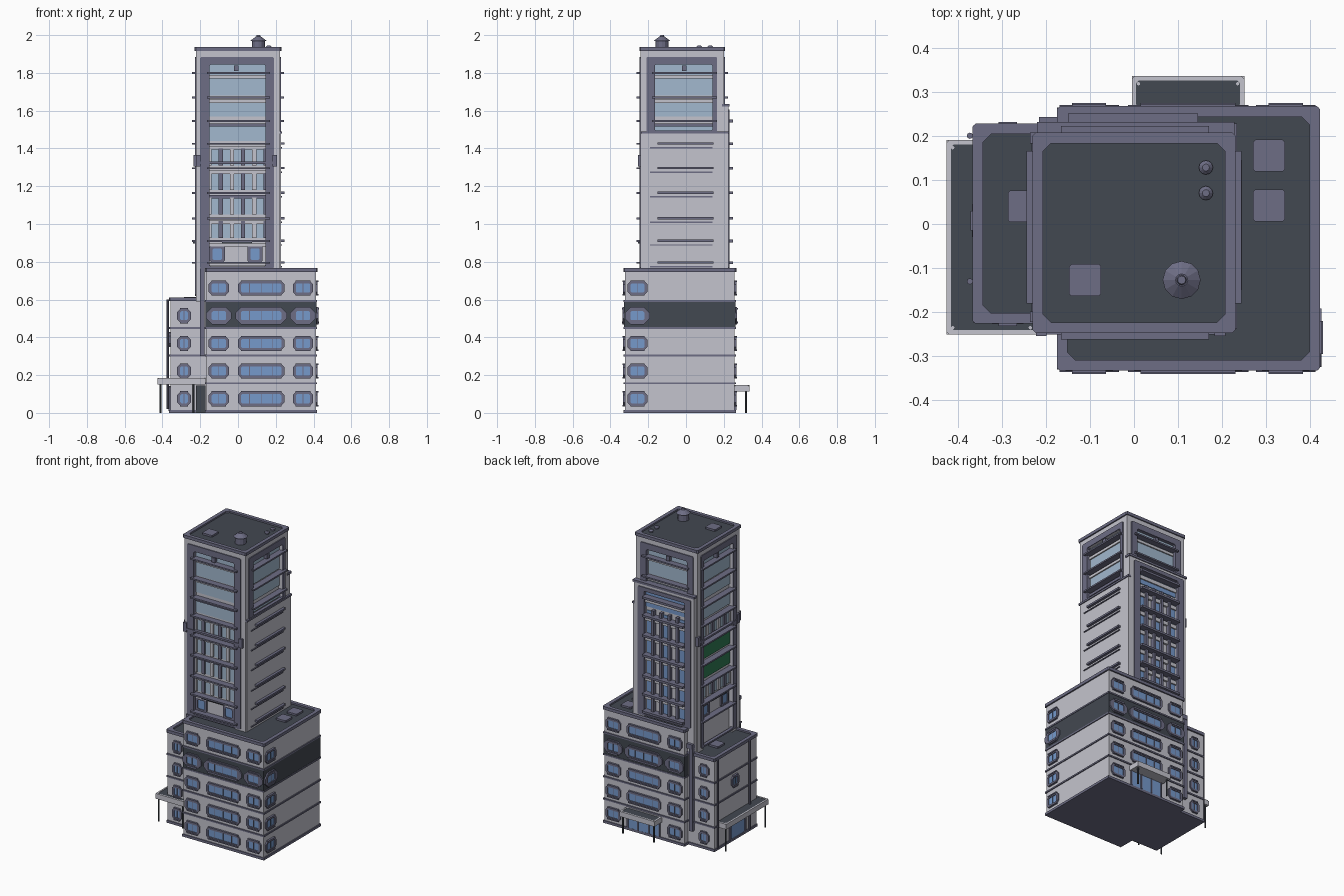
import bpy, bmesh, math

if "Cube" in bpy.data.objects:
    bpy.data.objects.remove(bpy.data.objects["Cube"])


def material(name, col):
    m = bpy.data.materials.new(name)
    m.diffuse_color = (*col, 1)
    m.use_nodes = True
    m.node_tree.nodes["Principled BSDF"].inputs["Base Color"].default_value = m.diffuse_color
    return m


WALL = material("pale_wall", (0.55, 0.55, 0.61))
TRIM = material("purple_grey_trim", (0.155, 0.155, 0.235))
DARK = material("dark_roof", (0.055, 0.065, 0.082))
BLUE = material("blue_glass", (0.18, 0.32, 0.60))
PALE = material("pale_glass", (0.36, 0.48, 0.62))
GREEN = material("green_panel", (0.03, 0.20, 0.09))

# Map (u, v, outward) on each building side to world space
SIDES = {
    "front": lambda p, u, v, w: (u, -p - w, v),
    "back": lambda p, u, v, w: (u, p + w, v),
    "right": lambda p, u, v, w: (p + w, u, v),
    "left": lambda p, u, v, w: (-p - w, u, v),
    "top": lambda p, u, v, w: (u, v, p + w),
}


def outline(r, c):
    a, b, d, e = r
    if c <= 0:
        return [(a, d), (b, d), (b, e), (a, e)]
    return [(a + c, d), (b - c, d), (b, d + c), (b, e - c),
            (b - c, e), (a + c, e), (a, e - c), (a, d + c)]


def finish(name, bm, mat):
    bmesh.ops.recalc_face_normals(bm, faces=bm.faces)
    me = bpy.data.meshes.new(name)
    bm.to_mesh(me)
    bm.free()
    me.materials.append(mat)
    ob = bpy.data.objects.new(name, me)
    bpy.context.collection.objects.link(ob)
    return ob


def plate(name, side, p, r, w0, w1, mat, c=0):
    """Solid rectangle (u0,u1,v0,v1) with optional cut corners."""
    bm = bmesh.new()
    f = SIDES[side]
    lo, hi = [[bm.verts.new(f(p, u, v, w)) for u, v in outline(r, c)] for w in (w0, w1)]
    n = len(lo)
    bm.faces.new(lo)
    bm.faces.new(hi)
    for i in range(n):
        j = (i + 1) % n
        bm.faces.new((lo[i], lo[j], hi[j], hi[i]))
    return finish(name, bm, mat)


def ring(name, side, p, outer, inner, w0, w1, mat, co=0.006, ci=0.006):
    """Rectangular frame with cut corners."""
    bm = bmesh.new()
    f = SIDES[side]
    loops = [[bm.verts.new(f(p, u, v, w)) for u, v in outline(r, c)]
             for r, c, w in ((outer, co, w0), (outer, co, w1), (inner, ci, w1), (inner, ci, w0))]
    for k in range(4):
        a, b = loops[k], loops[(k + 1) % 4]
        for i in range(8):
            j = (i + 1) % 8
            bm.faces.new((a[i], a[j], b[j], b[i]))
    return finish(name, bm, mat)


def box(name, x0, x1, y0, y1, z0, z1, mat):
    return plate(name, "top", 0, (x0, x1, y0, y1), z0, z1, mat)


def cyl(name, x, y, z0, z1, r, mat, r2=None, n=12):
    bm = bmesh.new()
    bmesh.ops.create_cone(bm, cap_ends=True, segments=n, radius1=r,
                          radius2=r if r2 is None else r2, depth=z1 - z0)
    bmesh.ops.translate(bm, verts=bm.verts, vec=(x, y, (z0 + z1) / 2))
    return finish(name, bm, mat)


def window(side, p, u0, u1, z, big=0.0, panes=2):
    h = 0.038 + big * 0.6
    a, b = u0 - big, u1 + big
    ring("window_frame", side, p, (a, b, z - h, z + h),
         (u0 + 0.016, u1 - 0.016, z - 0.024, z + 0.024), 0, 0.009, TRIM, 0.018 + big, 0.006)
    plate("window_glass", side, p, (u0 + 0.01, u1 - 0.01, z - 0.027, z + 0.027), 0, 0.004, BLUE)
    for i in range(1, panes):
        m = u0 + (u1 - u0) * i / panes
        plate("window_mullion", side, p, (m - .002, m + .002, z - .024, z + .024), 0, .007, TRIM)
    for s in (-1, 1):
        zc = z + s * 0.036
        plate("window_sill", side, p, (u0 + .015, u1 - .015, zc - .004, zc + .004), 0, .013, TRIM)


def roof(name, x0, x1, y0, y1, z):
    """Dark roof with a raised rim and corner gussets."""
    box(name + "_roof", x0 + .01, x1 - .01, y0 + .01, y1 - .01, z - .02, z - .01, DARK)
    ring(name + "_parapet", "top", z, (x0, x1, y0, y1),
         (x0 + .024, x1 - .024, y0 + .024, y1 - .024), -.02, 0, TRIM, .007, .018)


FLOORS = [0.075 + 0.1465 * i for i in range(5)]

# Main podium
box("podium", -.168, .413, -.324, .258, .005, .75, WALL)
box("podium_dark_floor", -.171, .416, -.327, .261, .452, .588, DARK)
for z in (0.0, .152, .299, .445, .588):
    box("podium_band", -.174, .419, -.33, .264, z, z + (.016 if z == 0 else .01), TRIM)
roof("podium", -.175, .422, -.332, .267, .766)
for i, z in enumerate(FLOORS):
    big = .014 if i == 3 else 0
    for side, p in (("front", .327 if i == 3 else .324), ("back", .261 if i == 3 else .258)):
        window(side, p, -.155, -.048, z, big)
        if side == "front" or i:
            window(side, p, 0, .245, z, big, 4)
        window(side, p, .29, .398, z, big)
    window("right", .416 if i == 3 else .413, -.31, -.205, z, big)

# Left wing
box("wing", -.358, -.16, -.218, .218, .005, .6, WALL)
for z in (0.0, .152, .299, .445):
    box("wing_band", -.364, -.16, -.224, .224, z, z + (.016 if z == 0 else .01), TRIM)
roof("wing", -.366, -.16, -.226, .228, .612)
for z in FLOORS[:4]:
    for side in ("front", "back"):
        window(side, .218, -.322, -.25, z)
window("left", .358, -.03, .045, FLOORS[2] + .02)
plate("wing_door", "left", .358, (-.09, .05, .016, .13), 0, .004, BLUE)
ring("wing_door_frame", "left", .358, (-.105, .065, .01, .142), (-.09, .05, .016, .13), 0, .009, TRIM)
plate("wing_side_opening", "front", .218, (-.222, -.172, 0, .145), 0, .008, DARK)
for y in (.2, -.13):
    cyl("downpipe", -.372, y, .02, .6, .007, TRIM, n=8)
box("front_duct", -.202, -.177, -.25, -.215, .3, .765, TRIM)
box("back_duct", -.215, -.19, .215, .24, .1, .66, TRIM)
box("back_duct_elbow", -.215, -.175, .215, .243, .64, .67, TRIM)

# Back entrance
plate("entrance_glass", "back", .258, (.01, .235, .016, .115), 0, .005, BLUE)
for u in (.005, .08, .16, .235):
    plate("entrance_post", "back", .258, (u, u + .008, .016, .12), 0, .01, TRIM)

# Canopies: pale rim, dark top, thin posts
for x0, x1, y0, y1, z, posts in (
        (-.425, -.172, -.25, .19, .185, [(-.411, -.235), (-.411, .173), (-.235, -.235)]),
        (-.005, .25, .255, .335, .147, [(.01, .318), (.235, .318)])):
    box("canopy", x0, x1, y0, y1, z - .034, z - .004, WALL)
    ring("canopy_rim", "top", z, (x0, x1, y0, y1), (x0 + .01, x1 - .01, y0 + .01, y1 - .01), -.006, 0, WALL)
    box("canopy_top", x0 + .009, x1 - .009, y0 + .009, y1 - .009, z - .005, z - .002, DARK)
    for x, y in posts:
        cyl("canopy_post", x, y, 0, z - .03, .005, DARK, n=8)
        cyl("canopy_bolt", x, y, z - .005, z + .001, .004, WALL, n=8)

# Tower core, corner piers and top
box("tower_core", -.197, .197, -.215, .177, .59, 1.9, WALL)
for x0, x1 in ((-.222, -.15), (.145, .222)):
    for y0, y1 in ((-.24, -.165), (.14, .2)):
        box("tower_pier", x0, x1, y0, y1, .59, 1.9, WALL)
box("tower_head", -.222, .222, -.24, .2, 1.845, 1.92, WALL)
roof("tower", -.23, .23, -.247, .207, 1.936)

# side: plane, recess plane, opening, frame, frame bottom
FACES = {
    "front": (.24, .215, (-.15, .145), (-.2, .19), .765),
    "left": (.222, .197, (-.165, .14), (-.205, .165), .62),
    "right": (.222, .197, (-.165, .14), (-.21, .165), 1.485),
    "back": (.2, .177, (-.15, .145), (-.195, .19), 1.6),
}
SLATS = [1.80, 1.67, 1.545, 1.425, 1.295, 1.165, 1.03, .91, .795]
for side, (p, q, o, fr, zb) in FACES.items():
    ring("tower_frame", side, p, (*fr, zb, 1.885), (*o, zb + .01, 1.845), -.015, .006, TRIM, .006, .006)
    for z in SLATS:
        if z < zb:
            continue
        plate("tower_slat", side, p, (o[0] - .015, o[1] + .025, z - .005, z + .005), -.02, .022, TRIM)
        plate("tower_floor_edge", side, q, (*o, z - .03, z - .012), 0, .014,
              TRIM if z in (1.545, 1.165) else WALL)
    plate("tower_top_glass", side, q, (*o, 1.68, 1.845), 0, .006, PALE)
    plate("tower_head_bracket", side, p, (-.022, .002, 1.81, 1.84), -.02, .004, TRIM)
    plate("tower_mid_glass", side, q, (*o, max(zb, 1.57), 1.645), 0, .006, PALE)
    if side in ("front", "left", "right"):
        plate("tower_mid_glass", side, q, (*o, 1.495 if side == "right" else 1.44, 1.52), 0, .006, PALE)
    if side in ("front", "left"):
        for k, z in enumerate((1.31, 1.18, 1.05, .925)):
            green = side == "left" and k in (1, 2)
            plate("tower_green_panel" if green else "tower_strip_glass", side, q,
                  (*o, z, z + .09), 0, .006, GREEN if green else PALE)
            for i in range(0 if green else 6):
                u = o[0] + (o[1] - o[0]) * i / 5
                plate("tower_mullion", side, q, (max(o[0], u - .011), min(o[1], u + .011), z, z + .09), 0, .016,
                      TRIM if i % 2 else WALL)
        for c in (-.11, .09):
            ring("tower_low_window", side, q, (c - .04, c + .04, .8, .885), (c - .025, c + .025, .81, .87), 0, .012, TRIM)
            plate("tower_low_glass", side, q, (c - .03, c + .03, .805, .875), 0, .005, BLUE)
        plate("tower_low_lintel", side, q, (-.085, .075, .897, .912), 0, .04, DARK)
        plate("tower_collar", side, p, (-.21, .205, 1.318, 1.33), -.01, .01, TRIM)
        for u in (-.21, .195):
            plate("collar_bracket", side, p, (u - .012, u + .012, 1.305, 1.365), -.01, .014, TRIM)

# Right annex: plain wall with slats
box("right_annex", .19, .228, -.232, .222, .755, 1.482, WALL)
box("right_annex_cap", .215, .234, -.238, .228, 1.478, 1.49, TRIM)
for z in SLATS[3:]:
    plate("annex_slat", "right", .228, (-.15, .145, z - .005, z + .007), 0, .017, TRIM)
    plate("annex_slat_lower", "right", .228, (-.19, .14, z - .024, z - .018), 0, .006, TRIM)

# Back annex: framed grid of mullions and slats
box("back_annex", -.2, .222, .17, .203, .6, 1.63, WALL)
for x0, x1 in ((-.215, -.15), (.145, .222)):
    box("back_annex_pier", x0, x1, .19, .225, .6, 1.625, WALL)
box("back_annex_head", -.215, .222, .19, .225, 1.59, 1.625, WALL)
box("back_annex_cap", -.22, .228, .19, .231, 1.622, 1.636, TRIM)
ring("back_annex_frame", "back", .225, (-.195, .19, .765, 1.605), (-.15, .145, .775, 1.58), -.015, .006, TRIM)
plate("back_annex_top_glass", "back", .203, (-.15, .145, 1.475, 1.575), 0, .006, BLUE)
for i in range(5):
    u = -.15 + .059 * i
    if i % 2 == 0:
        plate("back_annex_glass", "back", .203, (u + .006, u + .053, .78, 1.45), 0, .005, BLUE)
    if i:
        plate("back_annex_mullion", "back", .203, (u - .009, u + .009, .77, 1.465), 0, .024, TRIM)
for z in SLATS[2:]:
    plate("back_annex_slat", "back", .203, (-.15, .145, z - .007, z + .007), 0, .047, TRIM)
    plate("back_annex_floor", "back", .203, (-.15, .145, z - .04, z - .015), 0, .014, WALL)

# Rooftop hatches, vents and water tank
for x, y, z in ((.306, .155, .756), (.306, .042, .756), (-.111, -.127, 1.926), (-.25, .04, .602)):
    plate("roof_hatch", "top", z, (x - .036, x + .036, y - .036, y + .036), -.005, .012, TRIM, .005)
for y in (.128, .07):
    cyl("roof_vent", .163, y, 1.92, 1.938, .012, TRIM)
    cyl("roof_vent_cap", .163, y, 1.936, 1.944, .016, TRIM, .008)
cyl("tank_body", .108, -.127, 1.92, 1.972, .034, TRIM)
cyl("tank_lid", .108, -.127, 1.97, 1.992, .043, TRIM, .014)
cyl("tank_knob", .108, -.127, 1.99, 2.0, .012, TRIM, .009)
